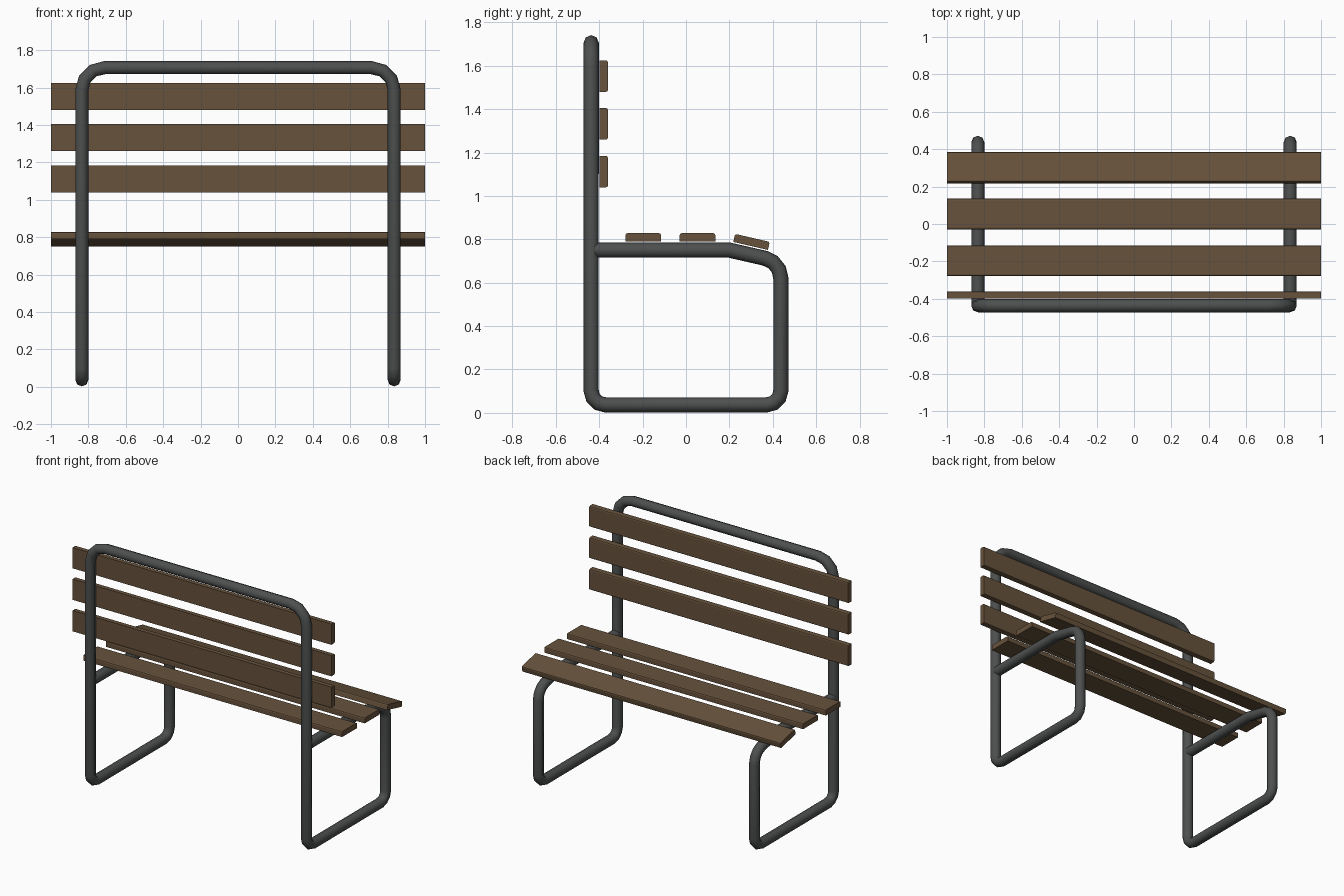
import bpy, bmesh, math
from mathutils import Vector, Matrix

if "Cube" in bpy.data.objects:
    bpy.data.objects.remove(bpy.data.objects["Cube"])


def material(name, rgb):
    m = bpy.data.materials.new(name)
    m.diffuse_color = (*rgb, 1)
    m.use_nodes = True
    m.node_tree.nodes["Principled BSDF"].inputs["Base Color"].default_value = m.diffuse_color
    return m


METAL = material("dark_metal", (0.075, 0.08, 0.078))
WOOD = material("brown_wood", (0.135, 0.085, 0.045))


def rounded_path(corners, steps=3):
    """Replace each (point, cut) corner by an arc starting `cut` away from it."""
    pts = [Vector(p) for p, _ in corners]
    out = []
    for i, (p, (_, cut)) in enumerate(zip(pts, corners)):
        if cut == 0:
            out.append(p)
            continue
        a = p + (pts[i - 1] - p).normalized() * cut
        b = p + (pts[i + 1] - p).normalized() * cut
        w = math.sin((a - p).angle(b - p) / 2)
        for k in range(steps + 1):
            t = k / steps
            c0, c1, c2 = (1 - t) ** 2, 2 * t * (1 - t) * w, t * t
            out.append((a * c0 + p * c1 + b * c2) / (c0 + c1 + c2))
    return out


def tube(name, points, radius):
    cu = bpy.data.curves.new(name, 'CURVE')
    cu.dimensions = '3D'
    cu.bevel_depth = radius
    cu.bevel_resolution = 2
    cu.use_fill_caps = True
    sp = cu.splines.new('POLY')
    sp.points.add(len(points) - 1)
    for sp_pt, p in zip(sp.points, points):
        sp_pt.co = (*p, 1)
    sp.use_smooth = True
    cu.materials.append(METAL)
    ob = bpy.data.objects.new(name, cu)
    bpy.context.collection.objects.link(ob)
    bpy.context.view_layer.objects.active = ob
    ob.select_set(True)
    bpy.ops.object.convert(target='MESH')
    bpy.ops.object.shade_smooth_by_angle(angle=math.radians(50))
    bpy.context.object.select_set(False)


def slat(name, y, z, tilt):
    """Plank lying flat, its two long upper edges bevelled, turned about x."""
    bm = bmesh.new()
    bmesh.ops.create_cube(bm, size=1, matrix=Matrix.Diagonal((2, 0.164, 0.038, 1)))
    edges = [e for e in bm.edges if all(v.co.z > 0 for v in e.verts)
             and abs(e.verts[0].co.x - e.verts[1].co.x) > 1]
    bmesh.ops.bevel(bm, geom=edges, offset=0.009, segments=2, profile=0.5,
                    affect='EDGES')
    me = bpy.data.meshes.new(name)
    bm.to_mesh(me)
    bm.free()
    me.materials.append(WOOD)
    ob = bpy.data.objects.new(name, me)
    ob.location = (0, y, z)
    ob.rotation_euler.x = math.radians(tilt)
    bpy.context.collection.objects.link(ob)
    return ob


# Tubular frame: one continuous bent pipe, right half then mirrored left half
X, Y, Z0 = 0.835, 0.437, 0.037
half = [
    ((X, -0.42, 0.75), 0),
    ((X, 0.2, 0.75), 0),
    ((X, Y, 0.696), 0.075),
    ((X, Y, Z0), 0.065),
    ((X, -Y, Z0), 0.065),
    ((X, -Y, 1.706), 0.12),
]
mirrored = [((-p[0], p[1], p[2]), c) for p, c in reversed(half)]
tube("tube_frame", rounded_path(half + mirrored), 0.035)

# Seat slats, the front one tilted to follow the bent rail
for i, (y, z, tilt) in enumerate([(-0.197, 0.809, 0), (0.053, 0.809, 0),
                                  (0.302, 0.788, -13)]):
    slat(f"seat_slat_{i + 1}", y, z, tilt)

# Backrest slats, standing against the uprights
for i, z in enumerate((1.112, 1.332, 1.552)):
    ob = slat(f"back_slat_{i + 1}", -0.379, z, -90)
    ob.scale.y = 0.145 / 0.164
